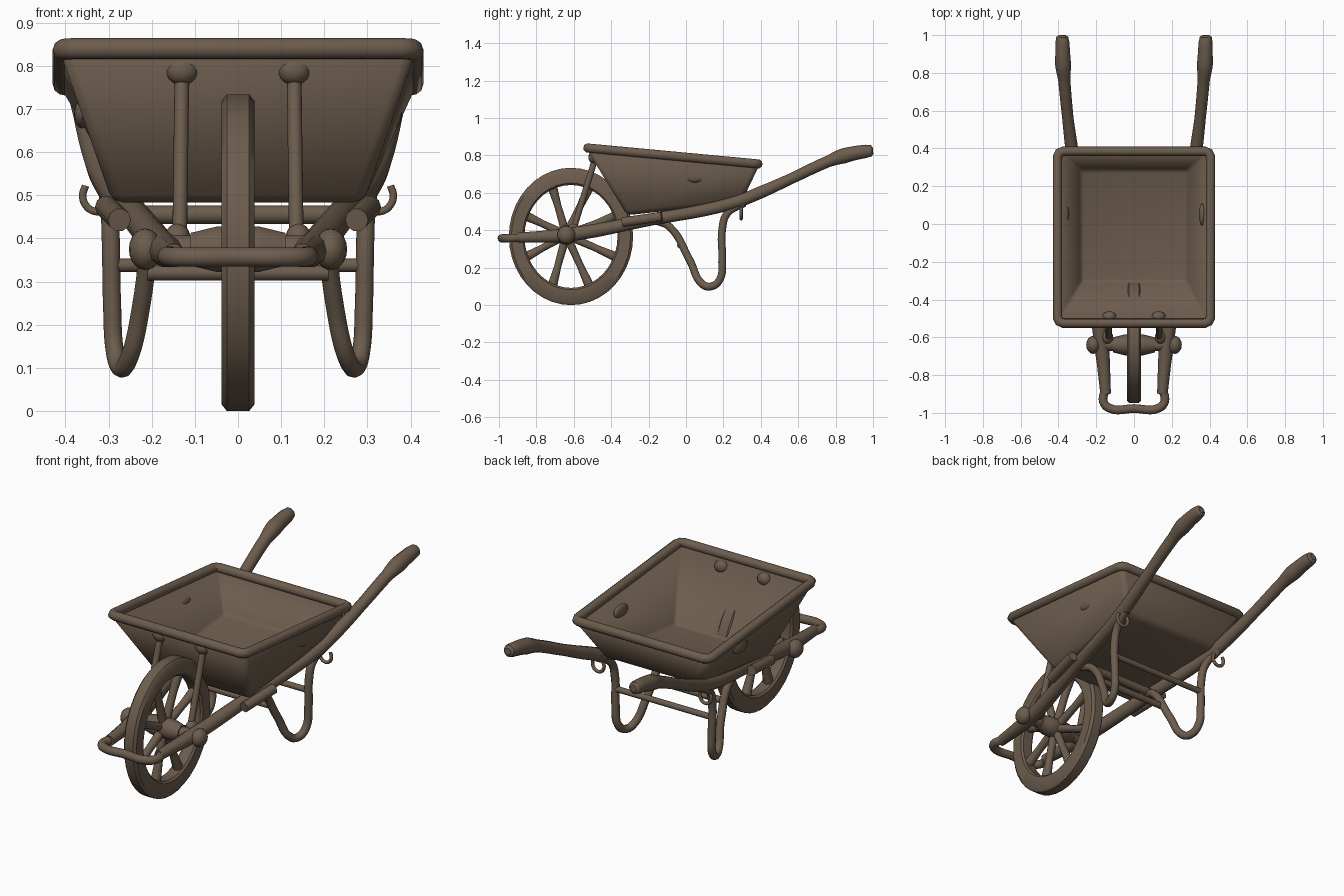
import bpy, bmesh, math
from mathutils import Vector, Matrix

cube = bpy.data.objects.get("Cube")
if cube:
    bpy.data.objects.remove(cube, do_unlink=True)

COLOR = (0.15, 0.108, 0.075, 1)
brown = bpy.data.materials.new("weathered_brown")
brown.use_nodes = True
brown.diffuse_color = COLOR
shader = brown.node_tree.nodes["Principled BSDF"]
shader.inputs["Base Color"].default_value = COLOR
shader.inputs["Roughness"].default_value = 0.8


def add(name, mesh):
    """Link a mesh as a smooth, brown object."""
    mesh.materials.clear()
    mesh.materials.append(brown)
    obj = bpy.data.objects.new(name, mesh)
    bpy.context.collection.objects.link(obj)
    bpy.ops.object.select_all(action="DESELECT")
    obj.select_set(True)
    bpy.context.view_layer.objects.active = obj
    bpy.ops.object.shade_smooth_by_angle(angle=math.radians(40))
    return obj


def tube(name, points, radius=1.0, cyclic=False, smooth=True):
    """Round bar through (x, y, z[, radius]) points."""
    curve = bpy.data.curves.new(name, "CURVE")
    curve.dimensions = "3D"
    curve.bevel_depth = 1.0
    curve.bevel_resolution = 3
    curve.resolution_u = 6
    curve.use_fill_caps = True
    spline = curve.splines.new("BEZIER" if smooth else "POLY")
    knots = spline.bezier_points if smooth else spline.points
    knots.add(len(points) - 1)
    for knot, p in zip(knots, points):
        knot.co = p[:3] if smooth else (*p[:3], 1)
        knot.radius = p[3] if len(p) > 3 else radius
        if smooth:
            knot.handle_left_type = knot.handle_right_type = "AUTO"
    spline.use_cyclic_u = cyclic
    helper = bpy.data.objects.new(name, curve)
    bpy.context.collection.objects.link(helper)
    graph = bpy.context.evaluated_depsgraph_get()
    mesh = bpy.data.meshes.new_from_object(helper.evaluated_get(graph))
    bpy.data.objects.remove(helper, do_unlink=True)
    return add(name, mesh)


def ball(name, center, size):
    bm = bmesh.new()
    bmesh.ops.create_uvsphere(bm, u_segments=16, v_segments=10, radius=1,
                              matrix=Matrix.Translation(center) @ Matrix.Diagonal((*size, 1)))
    mesh = bpy.data.meshes.new(name)
    bm.to_mesh(mesh)
    bm.free()
    return add(name, mesh)


def flip(points, side):
    return [(p[0] * side, *p[1:]) for p in points]


# Tray: tapered open box with thin walls
bm = bmesh.new()
floor = [(-.285, -.31, .49), (.285, -.31, .49), (.285, .29, .555), (-.285, .29, .555)]
brim = [(-.405, -.525, .84), (.405, -.525, .84), (.405, .385, .755), (-.405, .385, .755)]
low = [bm.verts.new(p) for p in floor]
high = [bm.verts.new(p) for p in brim]
bm.faces.new(low[::-1])
for i in range(4):
    j = (i + 1) % 4
    bm.faces.new((low[i], low[j], high[j], high[i]))
bmesh.ops.bevel(bm, geom=[e for e in bm.edges if not e.is_boundary], offset=.02,
                segments=2, affect="EDGES", profile=.5)
mesh = bpy.data.meshes.new("tray")
bm.to_mesh(mesh)
bm.free()
tray = add("tray", mesh)
wall = tray.modifiers.new("wall", "SOLIDIFY")
wall.thickness = .018
wall.offset = 0

# Rolled rim with softened corners
rim = []
for i in range(4):
    here, before, after = (Vector(brim[k % 4]) for k in (i, i - 1, i + 1))
    toward = (before - here).normalized() * .03, (after - here).normalized() * .03
    rim += [here + toward[0], here + (toward[0] + toward[1]) * .29, here + toward[1]]
tube("tray_rim", rim, .025, cyclic=True, smooth=False)

# Wheel ring: rounded rectangular section spun round the axle
HUB = Vector((0, -.64, .375))
CENTER = Vector((0, -.615, .367))
SQUASH = .905
bm = bmesh.new()
section = [(-.038, .285), (-.028, .275), (.028, .275), (.038, .285),
           (.038, .352), (.026, .367), (-.026, .367), (-.038, .352)]
verts = [bm.verts.new((x, 0, r)) for x, r in section]
edges = [bm.edges.new((verts[i - 1], verts[i])) for i in range(len(verts))]
bmesh.ops.spin(bm, geom=verts + edges, cent=(0, 0, 0), axis=(1, 0, 0),
               angle=math.tau, steps=40, use_merge=True)
bmesh.ops.remove_doubles(bm, verts=bm.verts[:], dist=1e-4)
bmesh.ops.recalc_face_normals(bm, faces=bm.faces[:])
bmesh.ops.transform(bm, verts=bm.verts[:],
                    matrix=Matrix.Translation(CENTER) @ Matrix.Diagonal((1, SQUASH, 1, 1)))
mesh = bpy.data.meshes.new("wheel_ring")
bm.to_mesh(mesh)
bm.free()
add("wheel_ring", mesh)

# Spokes flaring toward the ring
for i in range(8):
    a = math.tau * (i + .5) / 8
    end = CENTER + Vector((0, math.cos(a) * SQUASH, math.sin(a))) * .29
    tube("spoke", [(*HUB, .024), (*HUB.lerp(end, .6), .02), (*end, .027)])

# Hub and axle
tube("hub", [(x, HUB.y, HUB.z, r) for x, r in
             ((-.11, .04), (-.05, .055), (.05, .055), (.11, .04))])
tube("axle", [(-.22, HUB.y, HUB.z), (.22, HUB.y, HUB.z)], .033)

for side, word in ((1, "left"), (-1, "right")):
    # Long rail ending in a swollen hand grip
    tube(word + "_rail_handle", flip([
        (.15, -.9, .36, .028), (.172, -.64, .375, .039), (.24, -.2, .455, .034),
        (.31, .25, .545, .034), (.33, .4, .603, .034), (.35, .56, .675, .03),
        (.369, .76, .768, .032), (.375, .84, .797, .042), (.379, .96, .822, .037),
        (.38, .99, .825, .032), (.38, 1, .826, .018)], side))
    ball(word + "_axle_cap", (.215 * side, HUB.y, HUB.z), (.038, .048, .048))

    # Side bar clamped along the rail
    tube(word + "_side_bar", flip([(.275, -.34, .443), (.305, -.13, .473)], side), .027)

    # Bent tube leg
    tube(word + "_leg", flip([
        (.22, -.16, .452), (.21, -.09, .42), (.225, .02, .24), (.258, .09, .11),
        (.273, .135, .1), (.285, .18, .135), (.292, .193, .25), (.295, .193, .4),
        (.3, .22, .49), (.318, .31, .545)], side), .021)

    # Front strut with its mounting flange
    tube(word + "_strut", flip([(.135, -.6, .41), (.13, -.485, .785)], side), .017)
    ball(word + "_strut_flange", (.13 * side, -.492, .79), (.038, .03, .034))
    ball(word + "_strut_foot", (.14 * side, -.6, .4), (.03, .035, .035))

    # Hanging hook beneath the handle
    hook = [(side * (.325 + .035 * math.cos(t)), .295, .5 + .038 * math.sin(t))
            for t in (math.pi * k / 5 for k in range(4, 12))]
    tube(word + "_hook", hook, .009)

    # Fastener on the inside wall
    ball(word + "_wall_lug", (.362 * side, .05, .69), (.018, .06, .035))

# Front guard loop
tube("front_guard", [(-.15, -.87, .36), (-.162, -.94, .358), (-.13, -.975, .357),
                     (0, -.977, .357), (.13, -.975, .357), (.162, -.94, .358),
                     (.15, -.87, .36)], .023)

# Braces between the legs and the rails
tube("rear_leg_brace", [(-.29, .193, .338), (.29, .193, .338)], .016)
tube("front_leg_brace", [(-.21, -.03, .32), (.21, -.03, .32)], .018)
tube("tray_support", [(-.25, -.14, .455), (.25, -.14, .455)], .022)
